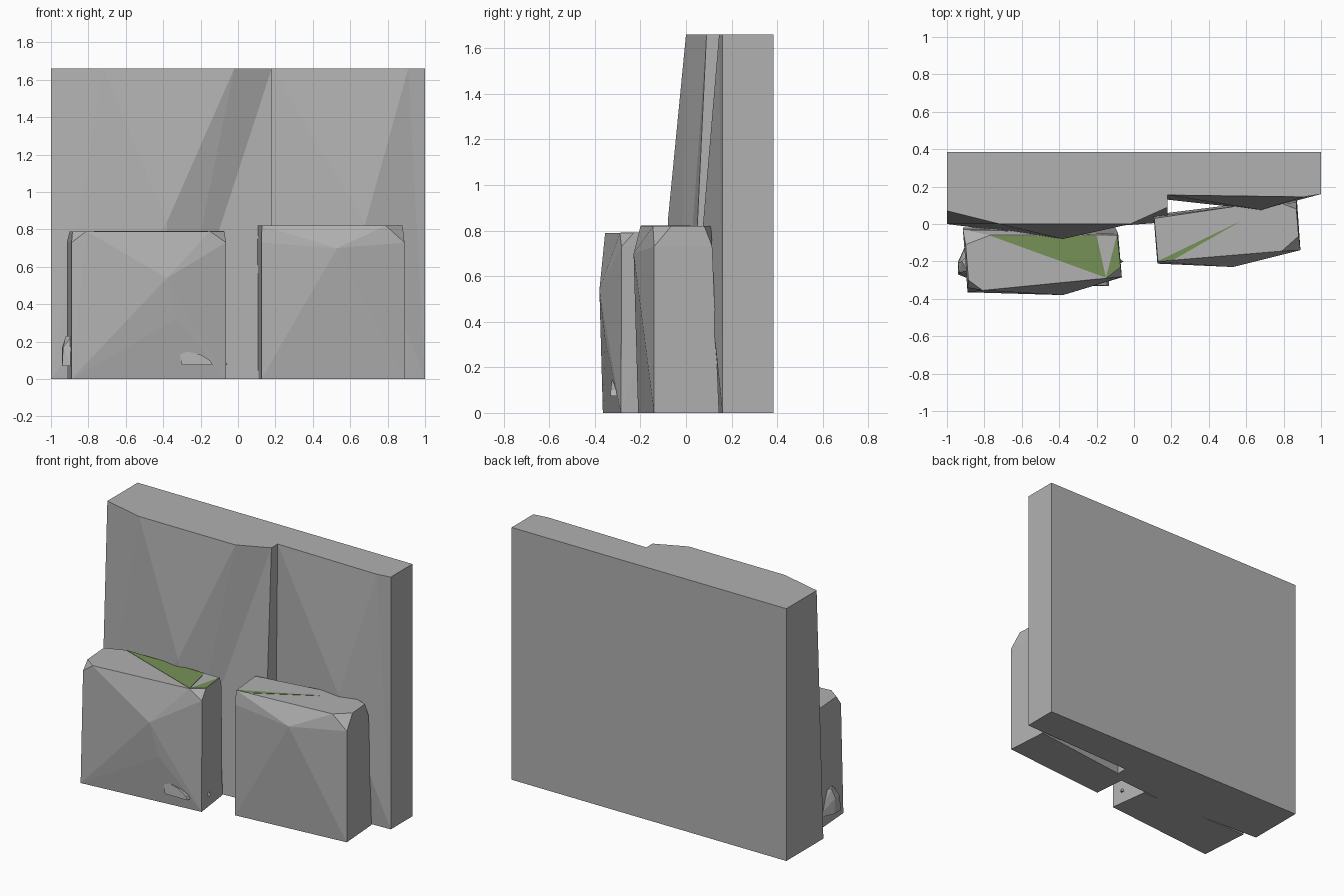
import bpy
import bmesh

default_cube = bpy.data.objects.get("Cube")
if default_cube:
    bpy.data.objects.remove(default_cube, do_unlink=True)


def make_material(name, red, green, blue):
    material = bpy.data.materials.new(name)
    material.use_nodes = True
    color = (red, green, blue, 1)
    material.diffuse_color = color
    material.node_tree.nodes["Principled BSDF"].inputs["Base Color"].default_value = color
    return material


stone_gray = make_material("stone gray", .44, .44, .44)
moss_green = make_material("moss green", .18, .285, .095)


def finish(name, mesh_builder, material):
    """Turn a bmesh into a flat-shaded object in the scene."""
    bmesh.ops.recalc_face_normals(mesh_builder, faces=mesh_builder.faces[:])
    mesh = bpy.data.meshes.new(name)
    mesh_builder.to_mesh(mesh)
    mesh_builder.free()
    mesh.materials.append(material)
    built = bpy.data.objects.new(name, mesh)
    bpy.context.collection.objects.link(built)
    return built


def level(height, *outline):
    """Lift a flat outline to one height."""
    return [(x, y, height) for x, y in outline]


def chiseled_stone(name, points, material=stone_gray):
    """A faceted stone: the convex skin around its corner points."""
    mesh_builder = bmesh.new()
    corners = [mesh_builder.verts.new(point) for point in points]
    bmesh.ops.convex_hull(mesh_builder, input=corners)
    loose = [vert for vert in mesh_builder.verts if not vert.link_faces]
    bmesh.ops.delete(mesh_builder, geom=loose, context="VERTS")
    bmesh.ops.dissolve_limit(mesh_builder, angle_limit=.01,
                             verts=mesh_builder.verts[:], edges=mesh_builder.edges[:])
    return finish(name, mesh_builder, material)


def moss_patch(name, height, *outline):
    """A very thin plate lying on top of a stone."""
    points = level(height - .003, *outline) + level(height + .002, *outline)
    return chiseled_stone(name, points, moss_green)


# Cliff wall: capitals lie on the top rim, small letters on the ground rim,
# P and Q are the bulges of the two front panels
wall_top = 1.66
rim_top = dict(A=(-1, .07), B=(-.72, 0), C=(-.02, 0), D=(.18, .09),
               E=(.18, .155), F=(.91, .145), G=(1, .16), H=(1, .385), I=(-1, .385))
rim_ground = dict(a=(-1, 0), b=(-.36, -.03), d=(.18, .01),
                  e=(.18, .13), g=(1, .16), h=(1, .385), i=(-1, .385))
bulges = dict(P=(-.38, -.08, .84), Q=(.68, .075, .83))

wall = bmesh.new()
corner = {}
for key, (x, y) in rim_top.items():
    corner[key] = wall.verts.new((x, y, wall_top))
for key, (x, y) in rim_ground.items():
    corner[key] = wall.verts.new((x, y, 0))
for key, place in bulges.items():
    corner[key] = wall.verts.new(place)
left_panel = "AaB BaP abP bCP CBP CbD bdD"
right_panel = "EeQ egQ gFQ FEQ FgG"
outer_sides = "DdeE GghH HhiI IiaA"
rims = "ABCDEFGHI abdeghi"
for face in " ".join((left_panel, right_panel, outer_sides, rims)).split():
    wall.faces.new([corner[key] for key in face])
finish("cliff_wall", wall, stone_gray)

# Right boulder, with chamfered upper corners and a bulging front
chiseled_stone(
    "right_boulder",
    level(0, (-.89, -.365), (-.065, -.285), (-.1, -.02), (-.915, -.02))
    + level(.73, (-.89, -.34), (-.065, -.283), (-.085, -.05), (-.915, -.03))
    + level(.79, (-.885, -.3), (-.81, -.355), (-.15, -.29), (-.072, -.23),
            (-.09, -.06), (-.77, -.06), (-.9, -.11))
    + [(-.38, -.38, .54), (-.33, -.355, .32)])

# Left boulder
chiseled_stone(
    "left_boulder",
    level(0, (.125, -.21), (.89, -.14), (.87, .145), (.105, .05))
    + level(.73, (.125, -.212), (.89, -.14), (.87, .115), (.105, .04))
    + level(.82, (.128, -.2), (.79, -.145), (.88, -.065), (.868, .08),
            (.79, .11), (.58, .1), (.108, .03))
    + [(.53, -.23, .7)])

# Moss on the flat tops
moss_patch("right_boulder_moss", .79,
           (-.77, -.062), (-.2, -.062), (-.15, -.287))
moss_patch("right_boulder_corner_moss", .79,
           (-.15, -.287), (-.092, -.062), (-.074, -.23))
moss_patch("left_boulder_moss", .82,
           (.13, -.197), (.21, -.192), (.58, .02))

# Small chips sticking out of the right boulder
chiseled_stone("front_chip", [
    (x, y, z) for x, z in ((-.31, .13), (-.28, .15), (-.2, .13), (-.15, .1),
                           (-.135, .075), (-.3, .075))
    for y in (-.28, -.34 + z * .1)])
chiseled_stone("outer_chip",
               level(.07, (-.94, -.2), (-.94, -.27), (-.89, -.29), (-.89, -.09))
               + level(.17, (-.94, -.21), (-.935, -.26))
               + level(.23, (-.92, -.2), (-.89, -.25), (-.89, -.17)))
chiseled_stone("inner_chip",
               level(.075, (-.055, -.2), (-.09, -.22), (-.09, -.18))
               + level(.1, (-.07, -.2)))
